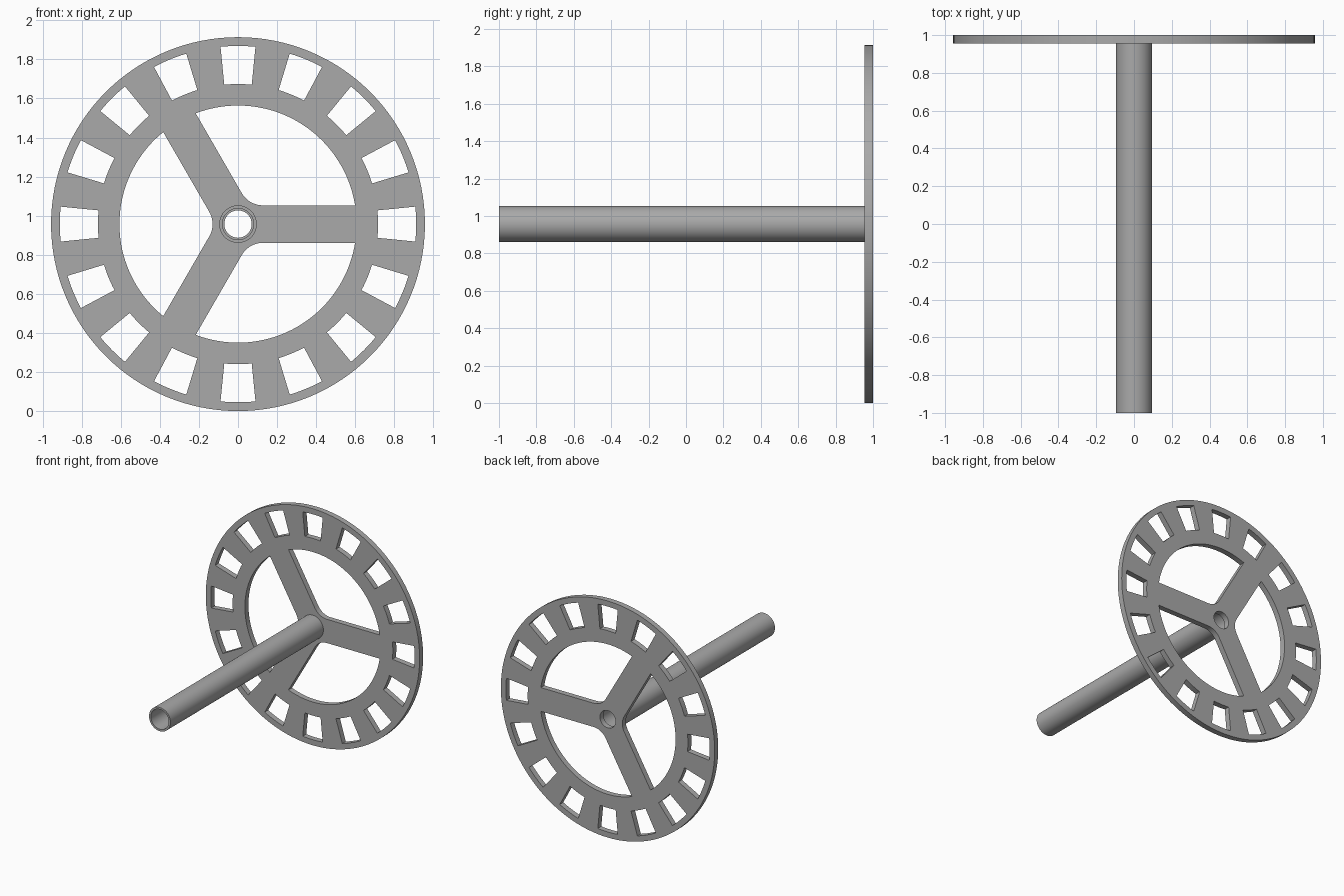
import bpy, math
from math import sin, cos, asin, pi, radians

cube = bpy.data.objects.get("Cube")
if cube:
    bpy.data.objects.remove(cube, do_unlink=True)

RIM = 0.957        # wheel radius and axle height
FACE = 0.955       # front face of the wheel
BORE = 0.07        # hole through the hub
HALF = 0.096       # tube radius and half width of a spoke
OPEN = 0.607       # radius of the large openings
FILLET = 0.125     # rounding between the spokes

grey = bpy.data.materials.new("plain grey")
grey.use_nodes = True
tone = (0.4, 0.4, 0.4, 1)
grey.diffuse_color = tone
grey.node_tree.nodes["Principled BSDF"].inputs["Base Color"].default_value = tone


def arc(radius, start, end, steps, centre=(0, 0)):
    return [(centre[0] + radius * cos(start + (end - start) * i / steps),
             centre[1] + radius * sin(start + (end - start) * i / steps))
            for i in range(steps + 1)]


def circle(radius, steps=128):
    return arc(radius, 0, 2 * pi, steps)[:-1]


def turned(loop, a):
    return [(x * cos(a) - y * sin(a), x * sin(a) + y * cos(a)) for x, y in loop]


def extruded(name, loops, front, back):
    """Fill nested outlines and extrude them along y."""
    curve = bpy.data.curves.new(name, 'CURVE')
    curve.dimensions = '2D'
    curve.fill_mode = 'BOTH'
    curve.extrude = (back - front) / 2
    for loop in loops:
        spline = curve.splines.new('POLY')
        spline.points.add(len(loop) - 1)
        for point, (x, y) in zip(spline.points, loop):
            point.co = (x, y, 0, 1)
        spline.use_cyclic_u = True
    obj = bpy.data.objects.new(name, curve)
    bpy.context.collection.objects.link(obj)
    obj.location = (0, (front + back) / 2, RIM)
    obj.rotation_euler = (pi / 2, 0, 0)
    bpy.ops.object.select_all(action='DESELECT')
    obj.select_set(True)
    bpy.context.view_layer.objects.active = obj
    bpy.ops.object.convert(target='MESH')
    obj = bpy.context.object
    bpy.ops.object.mode_set(mode='EDIT')
    bpy.ops.mesh.select_all(action='SELECT')
    bpy.ops.mesh.remove_doubles(threshold=0.0001)
    bpy.ops.mesh.normals_make_consistent(inside=False)
    bpy.ops.object.mode_set(mode='OBJECT')
    obj.data.materials.clear()
    obj.data.materials.append(grey)
    bpy.ops.object.shade_smooth_by_angle(angle=radians(30))
    return obj


# Slot near the rim: a quarter of its pitch to either side
count = 16
half_slot = pi / count / 2
slot = arc(0.912, -half_slot, half_slot, 6) + arc(0.717, half_slot, -half_slot, 6)

# Opening between two spokes, with a rounded inner corner
edge = asin(HALF / OPEN)
reach = (HALF + FILLET) / sin(pi / 3)
corner = (reach * cos(pi / 3), reach * sin(pi / 3))
opening = (arc(OPEN, edge, 2 * pi / 3 - edge, 40)
           + arc(FILLET, pi * 7 / 6, pi * 3 / 2, 12, corner))

# Wheel plate
holes = [turned(slot, 2 * pi * i / count) for i in range(count)]
holes += [turned(opening, 2 * pi * i / 3) for i in range(3)]
extruded("spoked_wheel", [circle(RIM), circle(BORE, 64)] + holes, FACE, 1)

# Hollow axle
extruded("axle_tube", [circle(HALF, 64), circle(0.08, 64)], -1, FACE)
